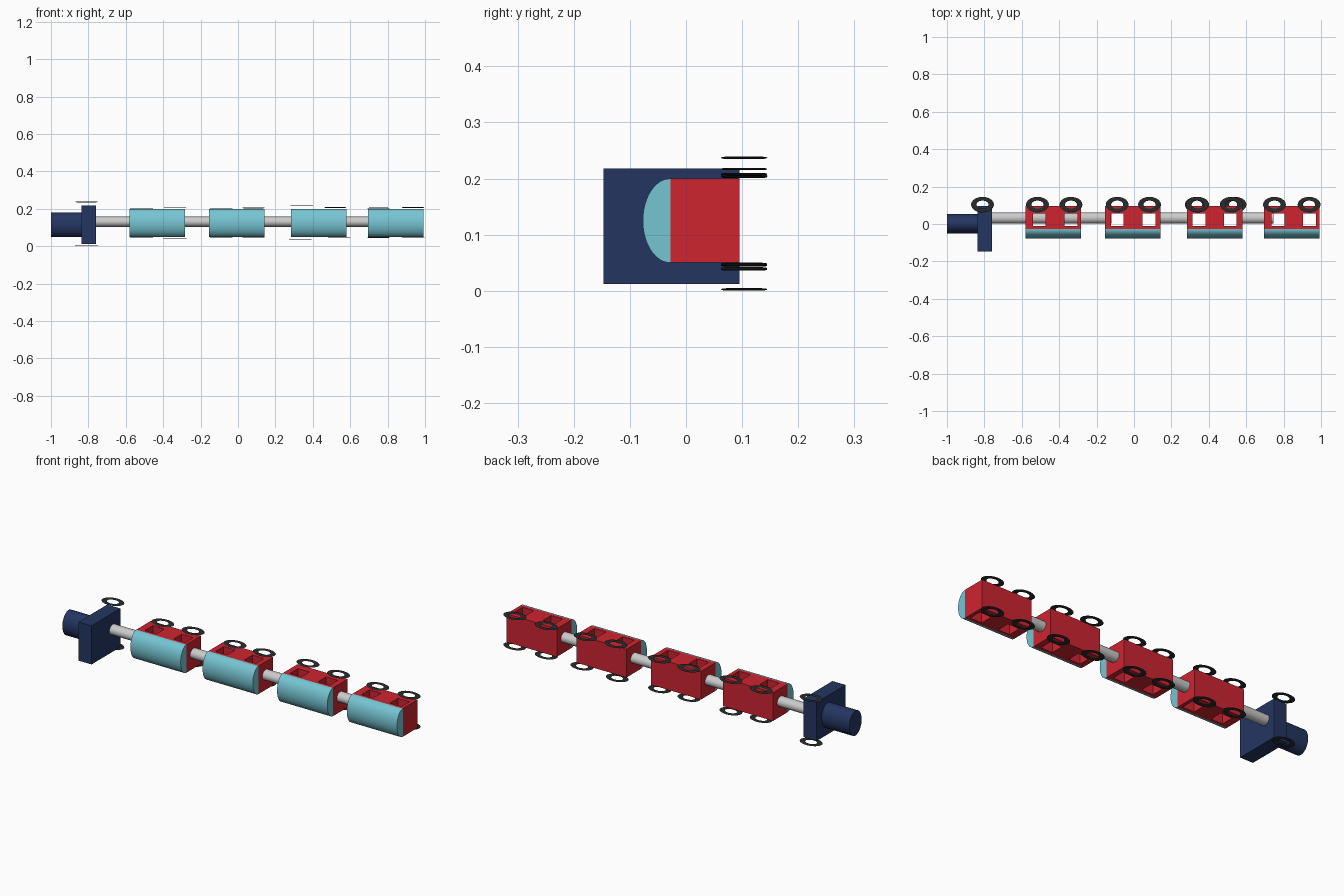
import bpy, bmesh
from math import pi, sin, cos, radians

if "Cube" in bpy.data.objects:
    bpy.data.objects.remove(bpy.data.objects["Cube"])


def material(name, r, g, b):
    m = bpy.data.materials.new(name)
    m.diffuse_color = (r, g, b, 1)
    m.use_nodes = True
    m.node_tree.nodes["Principled BSDF"].inputs["Base Color"].default_value = m.diffuse_color
    return m


RED = material("red", 0.62, 0.018, 0.03)
TEAL = material("teal", 0.18, 0.56, 0.65)
NAVY = material("navy", 0.017, 0.036, 0.12)
BLACK = material("black", 0.022, 0.024, 0.025)


def finish(name, mat, smooth=False):
    ob = bpy.context.object
    ob.name = name
    bpy.ops.object.transform_apply(location=False, rotation=True, scale=True)
    if mat:
        ob.data.materials.append(mat)
    if smooth:
        bpy.ops.object.shade_smooth_by_angle(angle=radians(35))
    return ob


def box(name, x, y, z, mat=None):
    bpy.ops.mesh.primitive_cube_add(size=1, location=(sum(x) / 2, sum(y) / 2, sum(z) / 2))
    bpy.context.object.scale = (x[1] - x[0], y[1] - y[0], z[1] - z[0])
    return finish(name, mat)


def rod(name, x0, x1, y, z, ry, rz, mat=None):
    bpy.ops.mesh.primitive_cylinder_add(vertices=32, radius=1, depth=1,
                                        location=((x0 + x1) / 2, y, z), rotation=(0, pi / 2, 0))
    bpy.context.object.scale = (rz, ry, x1 - x0)
    return finish(name, mat, True)


def wheel(name, x, z):
    bpy.ops.mesh.primitive_torus_add(major_segments=32, minor_segments=12, major_radius=0.0465,
                                     minor_radius=0.0145, location=(x, 0.1035, z))
    bpy.context.object.scale = (1, 0.68, 0.14)
    return finish(name, BLACK, True)


def roof(name, x0, x1):
    # half-ellipse profile extruded along x
    bm = bmesh.new()
    n = 24
    ring = [bm.verts.new((x0, -0.028 - 0.049 * sin(pi * i / n), 0.125 - 0.075 * cos(pi * i / n)))
            for i in range(n + 1)]
    face = bm.faces.new(ring)
    ext = bmesh.ops.extrude_face_region(bm, geom=[face])
    bmesh.ops.translate(bm, vec=(x1 - x0, 0, 0),
                        verts=[v for v in ext["geom"] if isinstance(v, bmesh.types.BMVert)])
    bmesh.ops.recalc_face_normals(bm, faces=bm.faces)
    me = bpy.data.meshes.new(name)
    bm.to_mesh(me)
    bm.free()
    ob = bpy.data.objects.new(name, me)
    bpy.context.collection.objects.link(ob)
    bpy.ops.object.select_all(action='DESELECT')
    ob.select_set(True)
    bpy.context.view_layer.objects.active = ob
    finish(name, TEAL, True)


# Locomotive: boiler, cab and its pair of wheels
rod("boiler", -1.0, -0.83, 0.002, 0.115, 0.052, 0.066, NAVY)
box("cab", (-0.837, -0.76), (-0.147, 0.095), (0.012, 0.218), NAVY)
wheel("cab_wheel_upper", -0.81, 0.237)
wheel("cab_wheel_lower", -0.81, 0.0025)

# Carriages: start x, window centres, wheels as (x, z)
cars = [
    (-0.58, (-0.507, -0.337), [(-0.516, 0.203), (-0.337, 0.208), (-0.516, 0.048), (-0.337, 0.04)]),
    (-0.155, (-0.09, 0.08), [(-0.09, 0.203), (0.083, 0.205), (-0.09, 0.046), (0.083, 0.046)]),
    (0.284, (0.348, 0.514), [(0.34, 0.217), (0.52, 0.207), (0.333, 0.038), (0.54, 0.045)]),
    (0.695, (0.77, 0.938), [(0.751, 0.204), (0.936, 0.207), (0.751, 0.047), (0.936, 0.046)]),
]
for i, (x0, windows, wheels) in enumerate(cars, 1):
    x1 = x0 + 0.296
    body = box(f"carriage_{i}_body", (x0, x1), (-0.028, 0.095), (0.05, 0.2), RED)
    # Window openings pass right through the body
    for wx in windows:
        cutter = box("window_cutter", (wx - 0.034, wx + 0.034), (-0.012, 0.056), (0, 0.3), RED)
        mod = body.modifiers.new("window", 'BOOLEAN')
        mod.operation, mod.solver, mod.object = 'DIFFERENCE', 'EXACT', cutter
        bpy.context.view_layer.objects.active = body
        bpy.ops.object.modifier_apply(modifier=mod.name)
        bpy.data.objects.remove(cutter)
    roof(f"carriage_{i}_roof", x0, x1)
    for k, (wx, wz) in enumerate(wheels, 1):
        wheel(f"carriage_{i}_wheel_{k}", wx, wz)

# Coupling rods; the first runs through the leading carriage
for i, (a, b) in enumerate([(-0.78, -0.12), (0.12, 0.31), (0.555, 0.745)], 1):
    rod(f"coupling_{i}", a, b, 0.032, 0.131, 0.029, 0.027)
